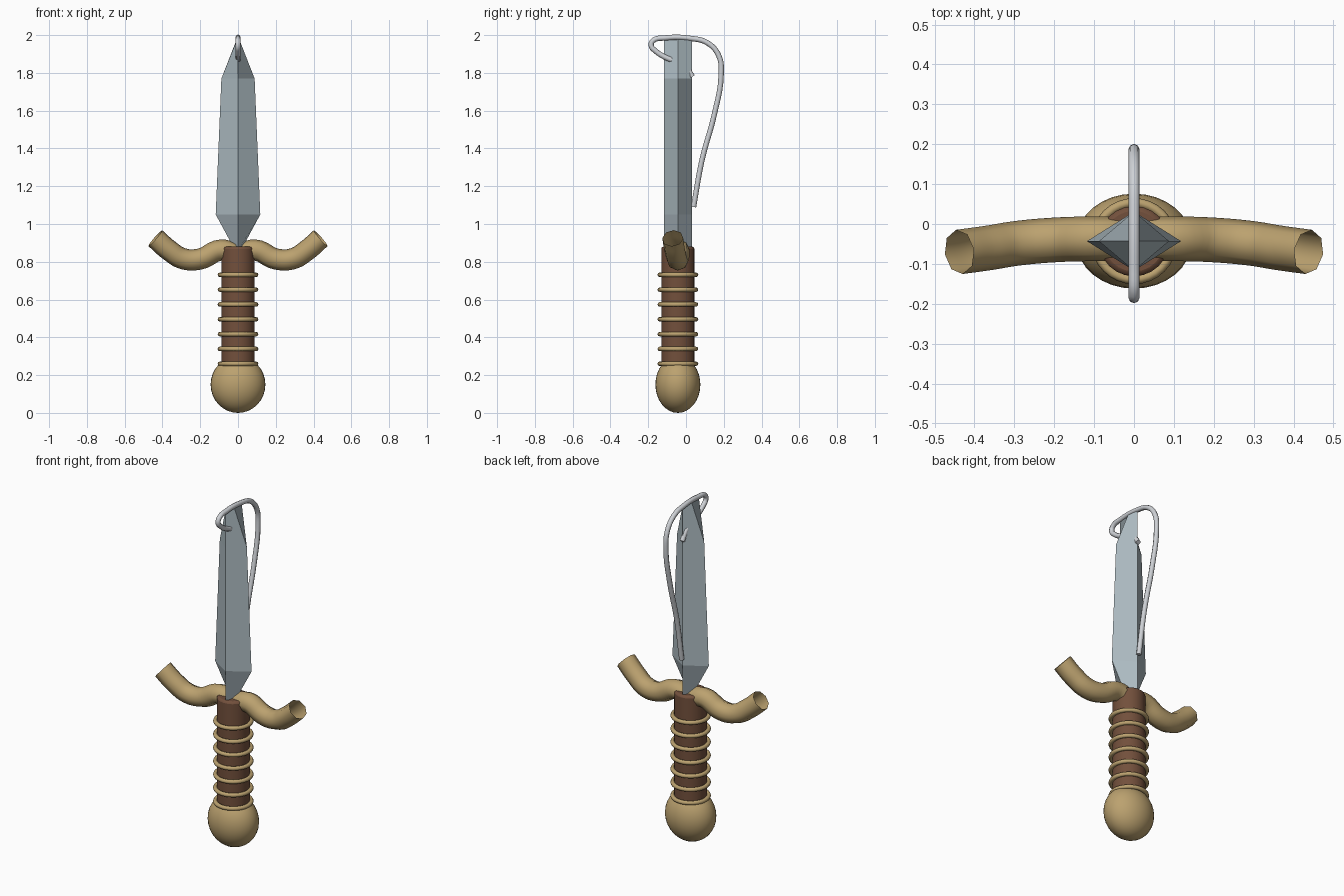
import bpy, bmesh, math

if "Cube" in bpy.data.objects:
    bpy.data.objects.remove(bpy.data.objects["Cube"])

CY = -0.043  # shared centre line of blade and handle


def material(name, rgb):
    m = bpy.data.materials.new(name)
    m.diffuse_color = (*rgb, 1)
    m.use_nodes = True
    m.node_tree.nodes["Principled BSDF"].inputs["Base Color"].default_value = m.diffuse_color
    return m


STEEL = material("steel", (0.42, 0.50, 0.54))
BRASS = material("brass", (0.50, 0.36, 0.16))
LEATHER = material("leather", (0.17, 0.08, 0.045))
WIRE = material("wire", (0.62, 0.64, 0.67))


def finish(name, mat, smooth=None):
    o = bpy.context.object
    o.name = name
    o.data.materials.append(mat)
    if smooth:
        bpy.ops.object.shade_smooth_by_angle(angle=math.radians(smooth))
    return o


def tube(name, points, radius, mat, caps, res, steps):
    """Round tube along a smooth path through the points."""
    cu = bpy.data.curves.new(name, 'CURVE')
    cu.dimensions = '3D'
    cu.bevel_depth = radius
    cu.bevel_resolution = res
    cu.use_fill_caps = caps
    cu.resolution_u = steps
    s = cu.splines.new('BEZIER')
    s.bezier_points.add(len(points) - 1)
    for bp, p in zip(s.bezier_points, points):
        bp.co = p
        bp.handle_left_type = bp.handle_right_type = 'AUTO'
    o = bpy.data.objects.new(name, cu)
    bpy.context.collection.objects.link(o)
    bpy.ops.object.select_all(action='DESELECT')
    o.select_set(True)
    bpy.context.view_layer.objects.active = o
    bpy.ops.object.convert(target='MESH')
    return finish(name, mat, 50)


# Blade: diamond section, constant thickness, ending in a ridge
bm = bmesh.new()
T = 0.074
rings = []
for z, w in [(0.86, 0.015), (1.05, 0.118), (1.77, 0.088), (1.99, 0.002)]:
    rings.append([bm.verts.new((x, CY + y, z))
                  for x, y in [(w, 0), (0, T), (-w, 0), (0, -T)]])
for a, b in zip(rings, rings[1:]):
    for i in range(4):
        j = (i + 1) % 4
        bm.faces.new((a[i], a[j], b[j], b[i]))
bm.faces.new(rings[0][::-1])
bm.faces.new(rings[-1])
me = bpy.data.meshes.new("blade")
bm.to_mesh(me)
bm.free()
blade = bpy.data.objects.new("blade", me)
bpy.context.collection.objects.link(blade)
me.materials.append(STEEL)

# Grip with softened rim
bpy.ops.mesh.primitive_cylinder_add(vertices=24, radius=0.088, depth=0.63,
                                    location=(0, CY, 0.565))
grip = finish("grip", LEATHER, 40)
bev = grip.modifiers.new("rim", 'BEVEL')
bev.width = 0.012
bev.segments = 2

# Binding rings
for i in range(7):
    bpy.ops.mesh.primitive_torus_add(major_segments=32, minor_segments=8,
                                     major_radius=0.096, minor_radius=0.012,
                                     location=(0, CY, 0.26 + i * 0.0785))
    finish(f"binding_ring_{i + 1}", BRASS, 60)

# Pommel
bpy.ops.mesh.primitive_uv_sphere_add(segments=32, ring_count=16, radius=1,
                                     location=(0, CY, 0.15))
bpy.context.object.scale = (0.145, 0.119, 0.15)
finish("pommel", BRASS, 60)

# Crossguard arms: open-ended, swept down then up, leaning forward
ARM = [(0.0, -0.037, 0.835), (0.09, -0.037, 0.862), (0.2, -0.040, 0.815),
       (0.29, -0.048, 0.816), (0.365, -0.060, 0.861), (0.438, -0.070, 0.925)]
for side, name in ((1, "guard_right"), (-1, "guard_left")):
    tube(name, [(side * x, y, z) for x, y, z in ARM], 0.056, BRASS, False, 2, 6)

# Wire looping over the tip and threading through the blade
LOOP = [(0.04, 1.09), (0.085, 1.34), (0.15, 1.58), (0.186, 1.79), (0.174, 1.89),
        (0.115, 1.958), (0.02, 1.983), (-0.11, 1.985), (-0.175, 1.97),
        (-0.184, 1.943), (-0.16, 1.915), (-0.115, 1.885), (-0.01, 1.84),
        (0.035, 1.78)]
tube("wire_loop", [(0, y, z) for y, z in LOOP], 0.014, WIRE, True, 2, 5)
